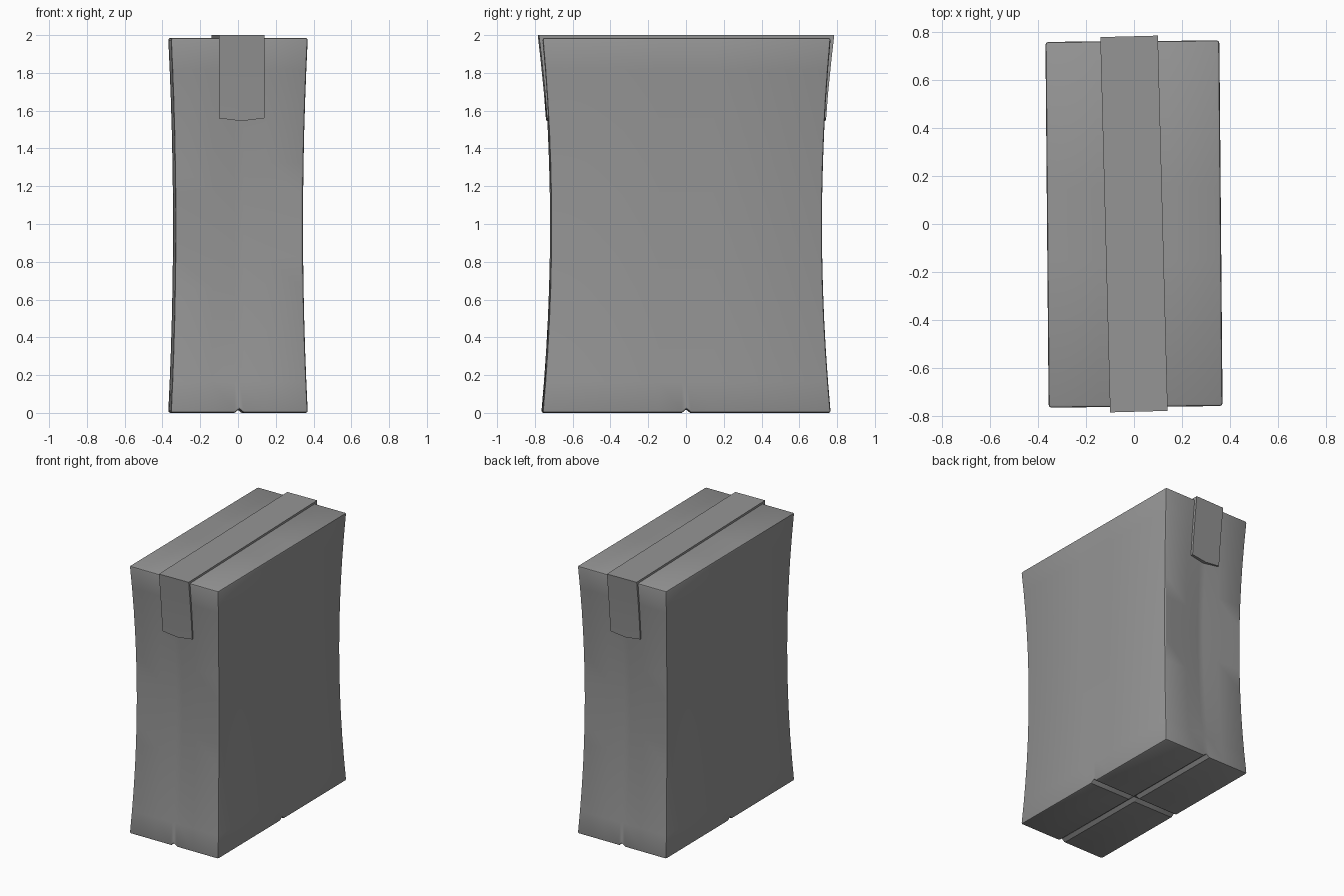
import bpy, bmesh, math
from mathutils import Matrix, Vector

if "Cube" in bpy.data.objects:
    bpy.data.objects.remove(bpy.data.objects["Cube"])

# One plain grey material
grey = bpy.data.materials.new("card_grey")
grey.use_nodes = True
colour = (0.3, 0.3, 0.3, 1)
grey.diffuse_color = colour
grey.node_tree.nodes["Principled BSDF"].inputs["Base Color"].default_value = colour

HALF_X, HALF_Y, TOP = 0.363, 0.763, 1.985


def finish(name, bm, turn):
    bmesh.ops.rotate(bm, verts=bm.verts, cent=(0, 0, 0),
                     matrix=Matrix.Rotation(math.radians(turn), 3, 'Z'))
    bmesh.ops.recalc_face_normals(bm, faces=bm.faces)
    mesh = bpy.data.meshes.new(name)
    bm.to_mesh(mesh)
    bm.free()
    mesh.materials.append(grey)
    obj = bpy.data.objects.new(name, mesh)
    bpy.context.collection.objects.link(obj)
    bpy.ops.object.select_all(action='DESELECT')
    obj.select_set(True)
    bpy.context.view_layer.objects.active = obj
    bpy.ops.object.shade_smooth_by_angle(angle=math.radians(25))
    return obj


# Box body: bevelled block, sliced so it can be pinched and creased
bm = bmesh.new()
bmesh.ops.create_cube(bm, size=1)
for v in bm.verts:
    v.co = Vector((v.co.x * 2 * HALF_X, v.co.y * 2 * HALF_Y, (v.co.z + 0.5) * TOP))
bmesh.ops.bevel(bm, geom=bm.edges[:], offset=0.012, segments=2, profile=0.5,
                affect='EDGES')


def slice_at(axis, value):
    co, no = Vector((0, 0, 0)), Vector((0, 0, 0))
    co[axis], no[axis] = value, 1
    bmesh.ops.bisect_plane(bm, geom=bm.verts[:] + bm.edges[:] + bm.faces[:],
                           plane_co=co, plane_no=no)


for d in (-0.15, -0.025, 0, 0.025, 0.15):
    slice_at(0, d)
    slice_at(1, d)
for i in range(1, 12):
    slice_at(2, TOP * i / 12)

for v in bm.verts:
    x, y, z = v.co
    t = (z - TOP / 2) / (TOP / 2)
    pinch = max(0, 1 - t * t)
    # walls bow inward at mid height
    v.co.x *= 1 - 0.025 * pinch / HALF_X
    v.co.y *= 1 - 0.046 * pinch / HALF_Y
    # fold line down the narrow walls
    if abs(y) > HALF_Y - 0.02:
        fold = 0.022 * max(0, 1 - abs(x) / 0.25) * pinch
        v.co.y -= math.copysign(fold, y)
    # crossed seams underneath
    seam = max(0, 1 - min(abs(x), abs(y)) / 0.025)
    v.co.z += 0.02 * seam * max(0, 1 - z / 0.1)
finish("box_body", bm, 0.5)

# Tape strip: wraps over the top and down both narrow walls
half = [(0.739, 1.56, 0.71), (0.75, 1.7, 0.72), (0.766, 1.86, 0.735), (0.782, 2.0, 0.75)]
outer = [(-y, z) for y, z, _ in half] + [(y, z) for y, z, _ in reversed(half)]
inner = [(-i, min(z, 1.97)) for _, z, i in half] + \
        [(i, min(z, 1.97)) for _, z, i in reversed(half)]
bm = bmesh.new()
loops = []
for x in (-0.12, 0, 0.12):
    drop = 0.015 if x == 0 else 0
    place = lambda pts: [bm.verts.new((x, y, z - (drop if z < 1.6 else 0)))
                         for y, z in pts]
    loops.append(place(outer) + place(inner)[::-1])
n = len(loops[0])
for a, b in zip(loops, loops[1:]):
    for i in range(n):
        j = (i + 1) % n
        bm.faces.new((a[i], a[j], b[j], b[i]))
for ring in (loops[0], loops[-1]):
    for i in range(n // 2 - 1):
        bm.faces.new((ring[i], ring[i + 1], ring[n - 2 - i], ring[n - 1 - i]))
finish("tape_strip", bm, 1.5)
